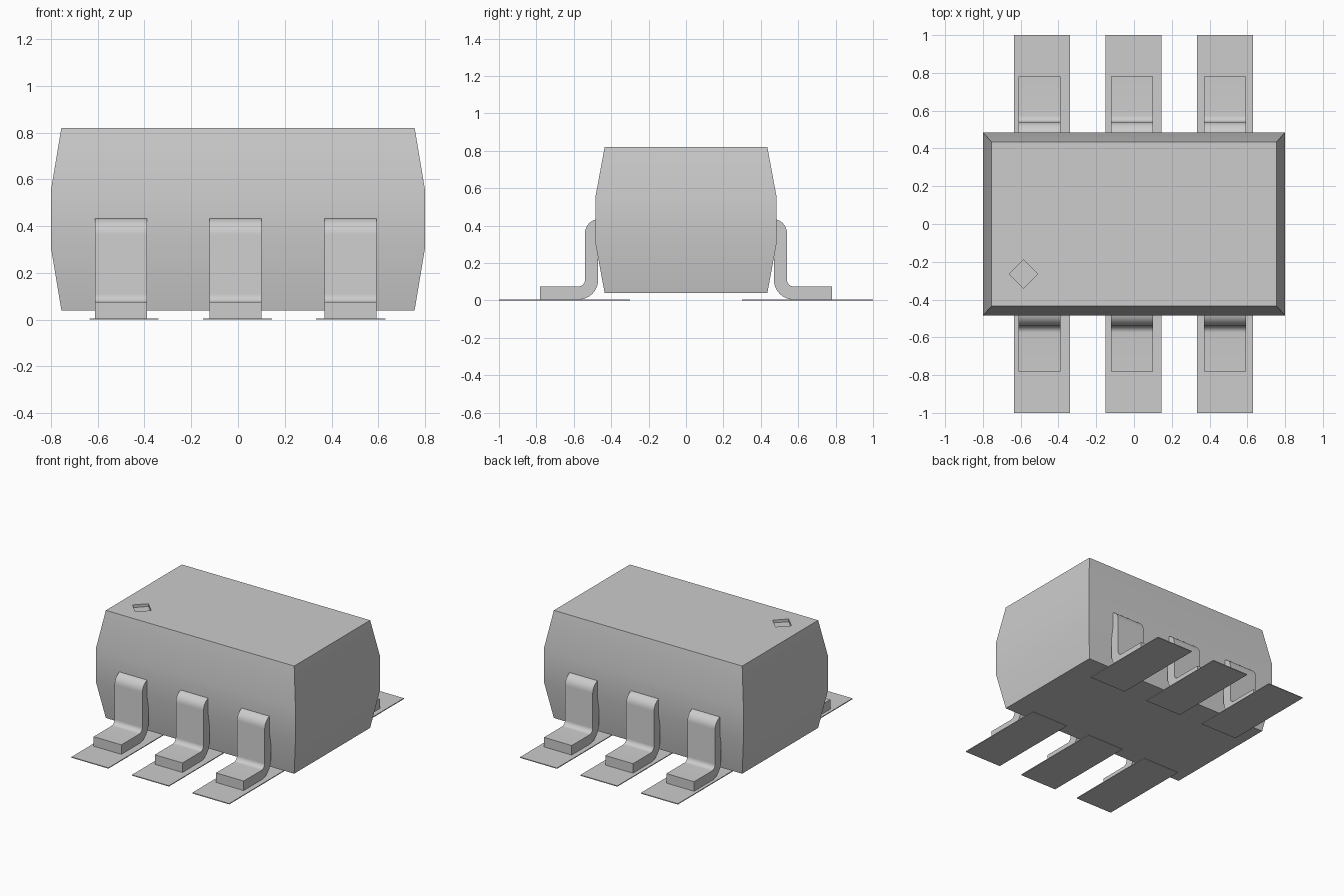
import bpy, bmesh, math

cube = bpy.data.objects.get("Cube")
if cube:
    bpy.data.objects.remove(cube, do_unlink=True)

grey = bpy.data.materials.new("light_grey")
grey.use_nodes = True
colour = (0.604, 0.604, 0.604, 1)
grey.diffuse_color = colour
grey.node_tree.nodes["Principled BSDF"].inputs["Base Color"].default_value = colour


def loft(name, rings):
    """Join equal-sized closed rings of points and cap both ends."""
    bm = bmesh.new()
    loops = [[bm.verts.new(p) for p in ring] for ring in rings]
    n = len(loops[0])
    for a, b in zip(loops, loops[1:]):
        for i in range(n):
            j = (i + 1) % n
            bm.faces.new((a[i], a[j], b[j], b[i]))
    bm.faces.new(loops[0][::-1])
    bm.faces.new(loops[-1])
    bmesh.ops.recalc_face_normals(bm, faces=bm.faces)
    mesh = bpy.data.meshes.new(name)
    bm.to_mesh(mesh)
    bm.free()
    mesh.materials.append(grey)
    obj = bpy.data.objects.new(name, mesh)
    bpy.context.collection.objects.link(obj)
    return obj


def make_active(obj):
    bpy.ops.object.select_all(action="DESELECT")
    obj.select_set(True)
    bpy.context.view_layer.objects.active = obj


def smooth(obj):
    make_active(obj)
    bpy.ops.object.shade_smooth_by_angle(angle=math.radians(30))


def rect(x0, x1, y0, y1, z):
    return [(x0, y0, z), (x1, y0, z), (x1, y1, z), (x0, y1, z)]


def arc(cy, cz, r, start, end, steps=8):
    angles = [math.radians(start + (end - start) * i / steps) for i in range(steps + 1)]
    return [(cy + r * math.cos(a), cz + r * math.sin(a)) for a in angles]


# Moulded body, widest around its middle
sections = [(0.755, 0.435, 0.04), (0.80, 0.485, 0.31),
            (0.80, 0.485, 0.55), (0.755, 0.435, 0.82)]
body = loft("body", [rect(-x, x, -y, y, z) for x, y, z in sections])

# Diamond-shaped orientation recess in the top
mx, my, r = -0.585, -0.265, 0.075
cutter = loft("marker_cutter", [[(mx + r, my, z), (mx, my + r, z), (mx - r, my, z), (mx, my - r, z)]
                                for z in (0.80, 0.90)])
cutter.hide_render = True
cut = body.modifiers.new("marker_recess", "BOOLEAN")
cut.operation = "DIFFERENCE"
cut.solver = "EXACT"
cut.object = cutter
make_active(body)
bpy.ops.object.modifier_apply(modifier=cut.name)
bpy.data.objects.remove(cutter, do_unlink=True)
smooth(body)

# Bent lead cross-section as (outward distance, height)
lead_profile = ([(0.78, 0.005), (0.78, 0.075)]
                + arc(0.575, 0.11, 0.035, 270, 180)
                + arc(0.465, 0.36, 0.075, 0, 90)
                + [(0.40, 0.435), (0.40, 0.36), (0.47, 0.36)]
                + arc(0.575, 0.11, 0.105, 180, 270))

# Three leads and solder pads along the front and back
for side, s in (("front", -1), ("back", 1)):
    for place, lead_x, pad_x in (("right", -0.50, -0.487),
                                 ("middle", -0.01, -0.002),
                                 ("left", 0.481, 0.482)):
        lead = loft(f"{side}_{place}_lead",
                    [[(x, s * y, z) for y, z in lead_profile]
                     for x in (lead_x - 0.111, lead_x + 0.111)])
        smooth(lead)
        y0, y1 = sorted((s * 0.30, s * 1.0))
        loft(f"{side}_{place}_pad",
             [rect(pad_x - 0.148, pad_x + 0.148, y0, y1, z) for z in (0, 0.006)])
